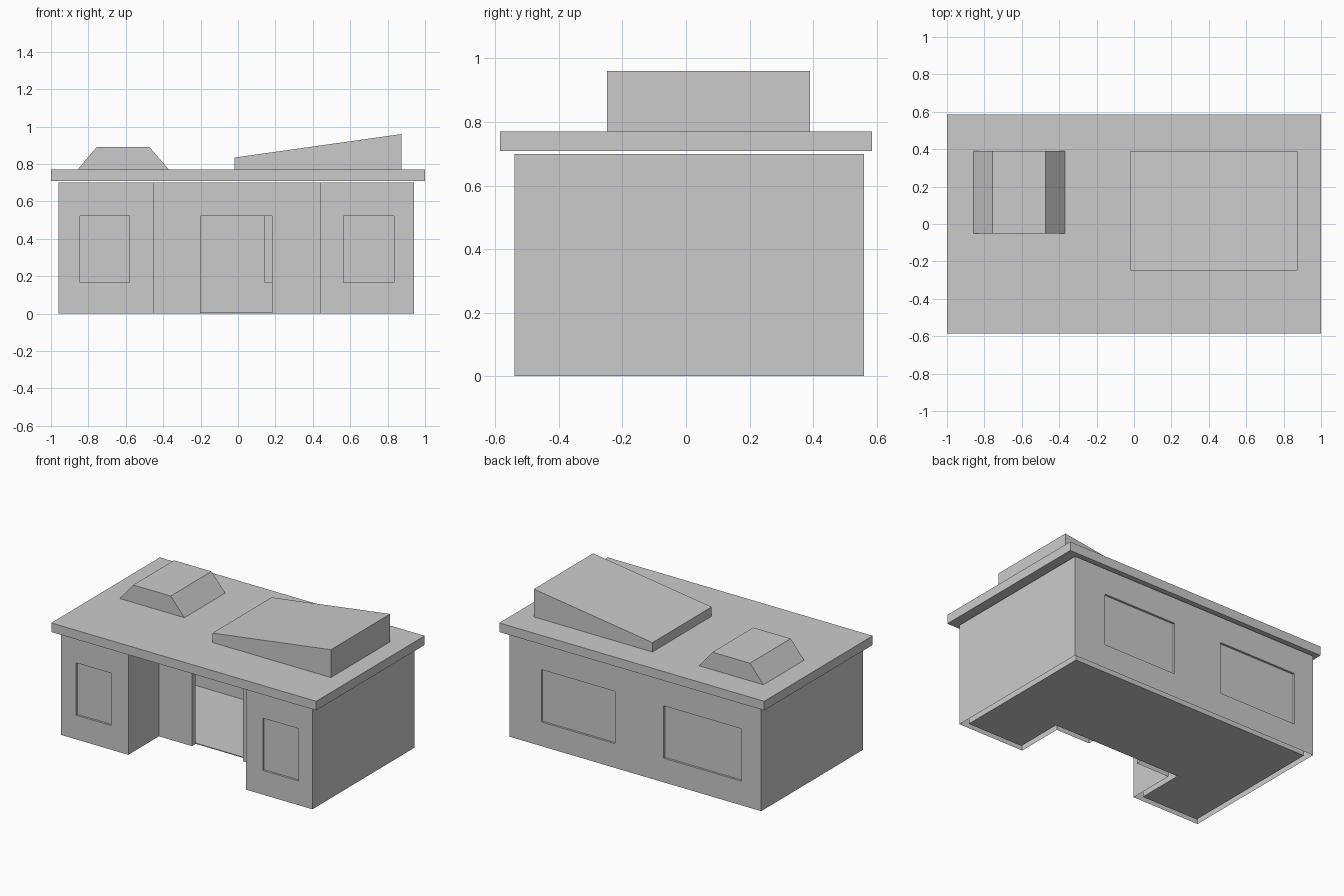
import bpy, bmesh

if "Cube" in bpy.data.objects:
    bpy.data.objects.remove(bpy.data.objects["Cube"])


def prism(name, pts, lo, hi, axis='z'):
    """Extrude a 2D outline: axis z uses (x, y) points, axis y uses (x, z) points."""
    bm = bmesh.new()
    vs = [bm.verts.new((a, b, lo) if axis == 'z' else (a, lo, b)) for a, b in pts]
    face = bm.faces.new(vs)
    res = bmesh.ops.extrude_face_region(bm, geom=[face])
    move = (0, 0, hi - lo) if axis == 'z' else (0, hi - lo, 0)
    bmesh.ops.translate(bm, vec=move,
                        verts=[g for g in res['geom'] if isinstance(g, bmesh.types.BMVert)])
    bmesh.ops.recalc_face_normals(bm, faces=bm.faces)
    me = bpy.data.meshes.new(name)
    bm.to_mesh(me)
    bm.free()
    ob = bpy.data.objects.new(name, me)
    bpy.context.collection.objects.link(ob)
    return ob


def box(name, x0, x1, y0, y1, z0, z1):
    return prism(name, [(x0, y0), (x1, y0), (x1, y1), (x0, y1)], z0, z1)


def u_plan(t):
    """U-shaped floor plan, inset by t."""
    l, r, f, b = -0.96 + t, 0.94 - t, -0.54 + t, 0.56 - t
    nl, nr, n = -0.45 - t, 0.44 + t, -0.21 + t
    return [(l, f), (nl, f), (nl, n), (nr, n), (nr, f), (r, f), (r, b), (l, b)]


T = 0.04                     # wall thickness
WZ = (0.165, 0.522)          # window heights
F, B = -0.54, 0.56           # front and back wall planes

# Walls with room, door and window openings cut out
walls = prism("walls", u_plan(0), 0, 0.70)
windows = [(-0.845, -0.58, F, 1), (0.565, 0.835, F, 1),
           (0.145, 0.70, B, -1), (-0.81, -0.222, B, -1)]
cutters = [prism("room_cutter", u_plan(T), -0.1, 0.8),
           box("door_cutter", -0.20, 0.183, -0.25, -0.13, -0.1, 0.522)]
for x0, x1, y, s in windows:
    ya, yb = sorted((y - 0.05 * s, y + (T + 0.03) * s))
    cutters.append(box("window_cutter", x0, x1, ya, yb, *WZ))
for c in cutters:
    c.hide_render = True
    m = walls.modifiers.new("cut", 'BOOLEAN')
    m.operation, m.solver, m.object = 'DIFFERENCE', 'EXACT', c
bpy.context.view_layer.update()
me = bpy.data.meshes.new_from_object(walls.evaluated_get(bpy.context.evaluated_depsgraph_get()))
walls.modifiers.clear()
walls.data = me
for c in cutters:
    bpy.data.objects.remove(c)

# Walls are open along the bottom edge
bm = bmesh.new()
bm.from_mesh(me)
bmesh.ops.delete(bm, geom=[f for f in bm.faces if all(v.co.z < 0.001 for v in f.verts)],
                 context='FACES')
bm.to_mesh(me)
bm.free()

# Window panes set back in the openings
for i, (x0, x1, y, s) in enumerate(windows):
    ya, yb = sorted((y + 0.014 * s, y + 0.026 * s))
    box(f"window_pane_{i + 1}", x0, x1, ya, yb, *WZ)

# Floor and flat roof
prism("floor", u_plan(T), 0, 0.006)
box("roof", -1, 1, -0.585, 0.585, 0.708, 0.77)

# Rooftop skylight and sloped roof unit
prism("skylight", [(-0.857, 0.77), (-0.37, 0.77), (-0.473, 0.89), (-0.756, 0.89)],
      -0.05, 0.39, 'y')
prism("sloped_unit", [(-0.02, 0.77), (0.875, 0.77), (0.875, 0.96), (-0.02, 0.834)],
      -0.248, 0.39, 'y')
